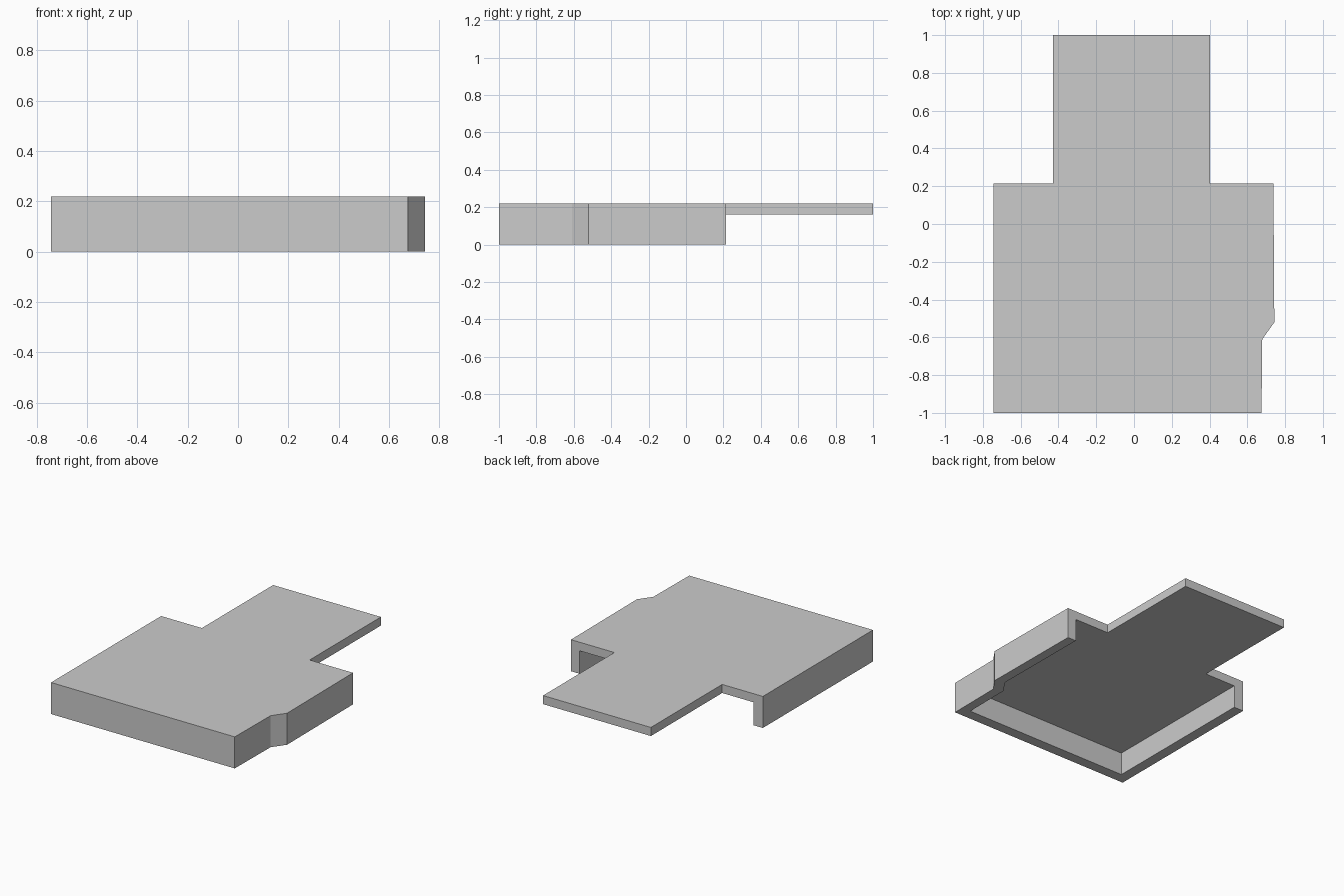
import bpy, bmesh

if "Cube" in bpy.data.objects:
    bpy.data.objects.remove(bpy.data.objects["Cube"])

TOP, UNDER = 0.22, 0.16   # deck top and underside heights

# Plan outlines: outer and inner line of the rim (open at the back), and the tab
outer = [(-.743, .214), (-.743, -1), (.675, -1), (.679, -.61), (.743, -.52), (.738, .214)]
inner = [(-.669, .214), (-.669, -.925), (.609, -.925), (.613, -.585), (.676, -.497), (.672, .214)]
tab = [(.403, .214), (.403, 1), (-.429, 1), (-.429, .214)]

bm = bmesh.new()


def face(points):
    bm.faces.new([bm.verts.new(p) for p in points])


def cap(loop, z):
    face([(x, y, z) for x, y in loop])


def walls(path, z0, z1):
    for a, b in zip(path, path[1:]):
        face([(*a, z0), (*b, z0), (*b, z1), (*a, z1)])


# Deck top and underside
cap(outer + tab, TOP)
cap(inner + tab, UNDER)
walls(tab, UNDER, TOP)

# Rim sides and bottom edge
walls(outer, 0, TOP)
walls(inner, 0, UNDER)
for i in range(len(outer) - 1):
    cap([outer[i], outer[i + 1], inner[i + 1], inner[i]], 0)

# L-shaped back ends either side of the tab
for o, i, t in ((outer[0], inner[0], tab[-1]), (outer[-1], inner[-1], tab[0])):
    face([(*o, 0), (*i, 0), (*i, UNDER), (*t, UNDER), (*t, TOP), (*o, TOP)])

bmesh.ops.remove_doubles(bm, verts=bm.verts, dist=0.0001)
bmesh.ops.recalc_face_normals(bm, faces=bm.faces)
mesh = bpy.data.meshes.new("rimmed_deck")
bm.to_mesh(mesh)
bm.free()
bpy.context.collection.objects.link(bpy.data.objects.new("rimmed_deck", mesh))
